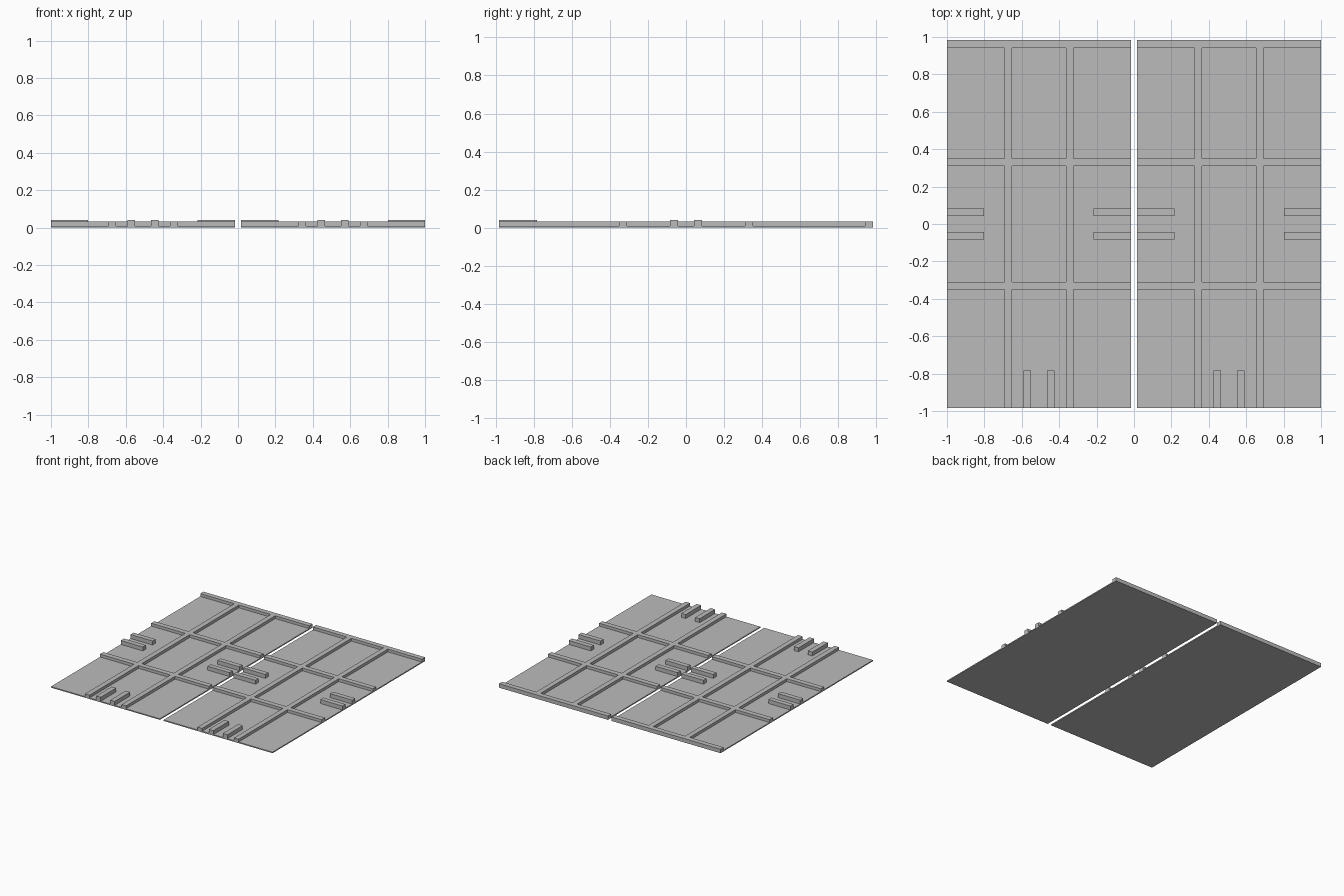
import bpy
import bmesh

if "Cube" in bpy.data.objects:
    bpy.data.objects.remove(bpy.data.objects["Cube"], do_unlink=True)

X0, X1, Y = 0.017, 1.0, 0.983      # panel extents on the +x side
BASE, RIB, TAB = 0.009, 0.032, 0.041  # heights of the three levels

grey = bpy.data.materials.new("plain grey")
grey.use_nodes = True
colour = (0.5, 0.5, 0.5, 1)
grey.diffuse_color = colour
grey.node_tree.nodes["Principled BSDF"].inputs["Base Color"].default_value = colour


def finish(name, bm):
    """Turn a bmesh into an object mirrored to the other panel."""
    bmesh.ops.recalc_face_normals(bm, faces=bm.faces[:])
    mesh = bpy.data.meshes.new(name)
    bm.to_mesh(mesh)
    bm.free()
    mesh.materials.append(grey)
    obj = bpy.data.objects.new(name, mesh)
    bpy.context.collection.objects.link(obj)
    obj.modifiers.new("other panel", "MIRROR").use_axis[0] = True
    return obj


def box(name, x0, x1, y0, y1, z0, z1):
    bm = bmesh.new()
    bmesh.ops.create_cube(bm, size=1)
    for v in bm.verts:
        v.co.x = x1 if v.co.x > 0 else x0
        v.co.y = y1 if v.co.y > 0 else y0
        v.co.z = z1 if v.co.z > 0 else z0
    return finish(name, bm)


def rib_lattice(name, xs, ys, rib_columns, rib_rows):
    """Keep the rib cells of an uneven grid and extrude them as one piece."""
    bm = bmesh.new()
    grid = [[bm.verts.new((x, y, BASE)) for y in ys] for x in xs]
    for i in range(len(xs) - 1):
        for j in range(len(ys) - 1):
            if i in rib_columns or j in rib_rows:
                bm.faces.new((grid[i][j], grid[i + 1][j],
                              grid[i + 1][j + 1], grid[i][j + 1]))
    loose = [v for v in bm.verts if not v.link_faces]
    bmesh.ops.delete(bm, geom=loose, context="VERTS")
    bottom = bm.faces[:]
    top = bmesh.ops.extrude_face_region(bm, geom=bottom, use_keep_orig=True)
    for v in top["geom"]:
        if isinstance(v, bmesh.types.BMVert):
            v.co.z = RIB
    return finish(name, bm)


# Thin panel plate
box("panel_plate", X0, X1, -Y, Y, 0, BASE)

# Two lengthwise ribs, two cross ribs and the back edge rib
rib_lattice("panel_ribs",
            (X0, 0.323, 0.364, 0.652, 0.693, X1),
            (-Y, -0.351, -0.309, 0.309, 0.351, 0.942, Y),
            (1, 3), (1, 3, 5))

# Paired connector bars at the inner, outer and front edges
middle = (X0 + X1) / 2
for side, sign in (("first", -1), ("second", 1)):
    near, far = sorted((sign * 0.043, sign * 0.083))
    box(side + "_inner_bar", X0, 0.216, near, far, BASE, TAB)
    box(side + "_outer_bar", 0.801, X1, near, far, BASE, TAB)
    box(side + "_front_bar", middle + near, middle + far, -Y, -0.784, BASE, TAB)
